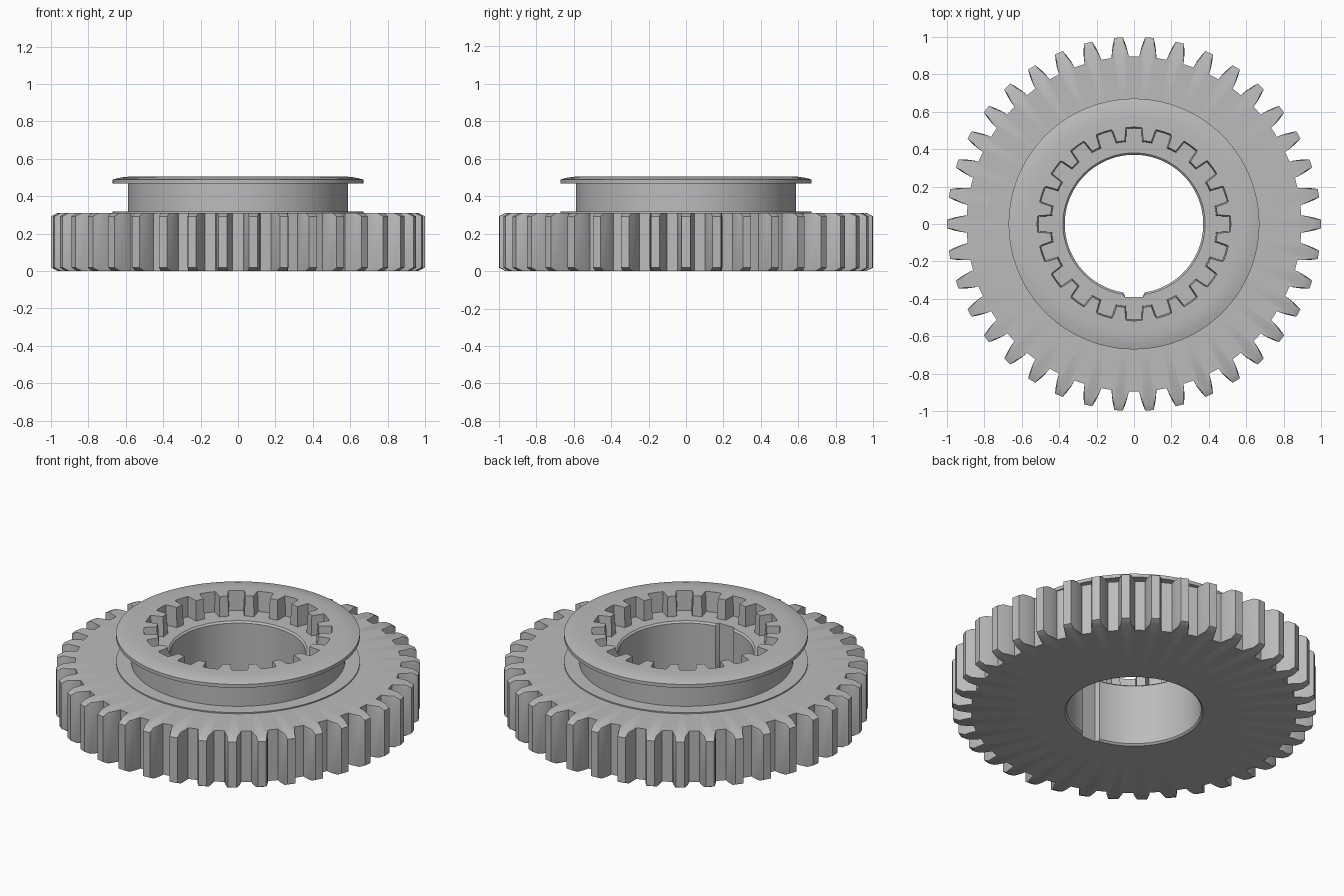
import bpy, bmesh
from math import radians, sin, cos, pi, hypot, atan2

if "Cube" in bpy.data.objects:
    bpy.data.objects.remove(bpy.data.objects["Cube"], do_unlink=True)

steel = bpy.data.materials.new("steel grey")
steel.use_nodes = True
grey = (0.5, 0.5, 0.5, 1)
steel.diffuse_color = grey
steel.node_tree.nodes["Principled BSDF"].inputs["Base Color"].default_value = grey


def loft(name, loops):
    """Skin a stack of equally long point loops."""
    bm = bmesh.new()
    rings = [[bm.verts.new(p) for p in loop] for loop in loops]
    n = len(rings[0])
    for a, b in zip(rings, rings[1:]):
        for i in range(n):
            j = (i + 1) % n
            bm.faces.new((a[i], a[j], b[j], b[i]))
    mesh = bpy.data.meshes.new(name)
    bm.to_mesh(mesh)
    bm.free()
    obj = bpy.data.objects.new(name, mesh)
    bpy.context.collection.objects.link(obj)
    mesh.materials.append(steel)
    bpy.ops.object.select_all(action="DESELECT")
    bpy.context.view_layer.objects.active = obj
    obj.select_set(True)
    bpy.ops.object.shade_smooth_by_angle(angle=radians(28))
    return obj


def teeth(count, start, root, tip, wide, narrow, power, z):
    """Toothed outline: half angle runs from wide at the root to narrow at the tip."""
    points = []
    steps = [0, 0.15, 0.4, 0.7, 1]
    for k in range(count):
        mid = start + 360 * k / count
        flank = [(root + (tip - root) * t, wide + (narrow - wide) * t ** power) for t in steps]
        outline = [(root, -180 / count)]
        outline += [(r, -h) for r, h in flank] + [(tip, 0)] + [(r, h) for r, h in reversed(flank)]
        points += [(r * cos(radians(mid + a)), r * sin(radians(mid + a)), z) for r, a in outline]
    return points


def circle(count, r, z, start=0):
    return [(r * cos(start + 2 * pi * i / count), r * sin(start + 2 * pi * i / count), z)
            for i in range(count)]


def bore(count, r, z, start=0):
    """Round hole with a shallow keyway on the front side."""
    points = []
    for x, y, _ in circle(count, r, z, start):
        if y < 0 and abs(x) < 0.05:
            y = -0.39
        points.append((x, y, z))
    return points


# Toothed wheel: underside, chamfered teeth, upper face and raised step
TEETH = 38
N = TEETH * 12
first = -pi / TEETH


def wheel_ring(tip, z):
    narrow = 1.3 + 1.0 * (1 - tip) / 0.1
    return teeth(TEETH, 0, 0.895, tip, 2.9, narrow, 1.4, z)


loft("toothed_wheel", [
    bore(N, 0.38, 0, first),
    wheel_ring(0.965, 0), wheel_ring(1, 0.018), wheel_ring(1, 0.292), wheel_ring(0.965, 0.31),
    circle(N, 0.67, 0.31, first), circle(N, 0.67, 0.317, first), circle(N, 0.57, 0.317, first),
])

# Flanged hub: collar, flange, inner teeth, shelf and keyed bore
DOGS = 20
M = DOGS * 12
turn = 0
collar = [(0.588, 0.30), (0.588, 0.467), (0.67, 0.467), (0.67, 0.488), (0.64, 0.497),
          (0.60, 0.503), (0.57, 0.505)]
loft("flanged_hub",
     [circle(M, r, z, turn) for r, z in collar] + [
         teeth(DOGS, 9, 0.518, 0.448, 4.0, 2.9, 1, 0.505),
         teeth(DOGS, 9, 0.512, 0.442, 4.6, 3.5, 1, 0.385),
         bore(M, 0.38, 0.385), bore(M, 0.37, 0.375), bore(M, 0.37, 0.01), bore(M, 0.38, 0)])
